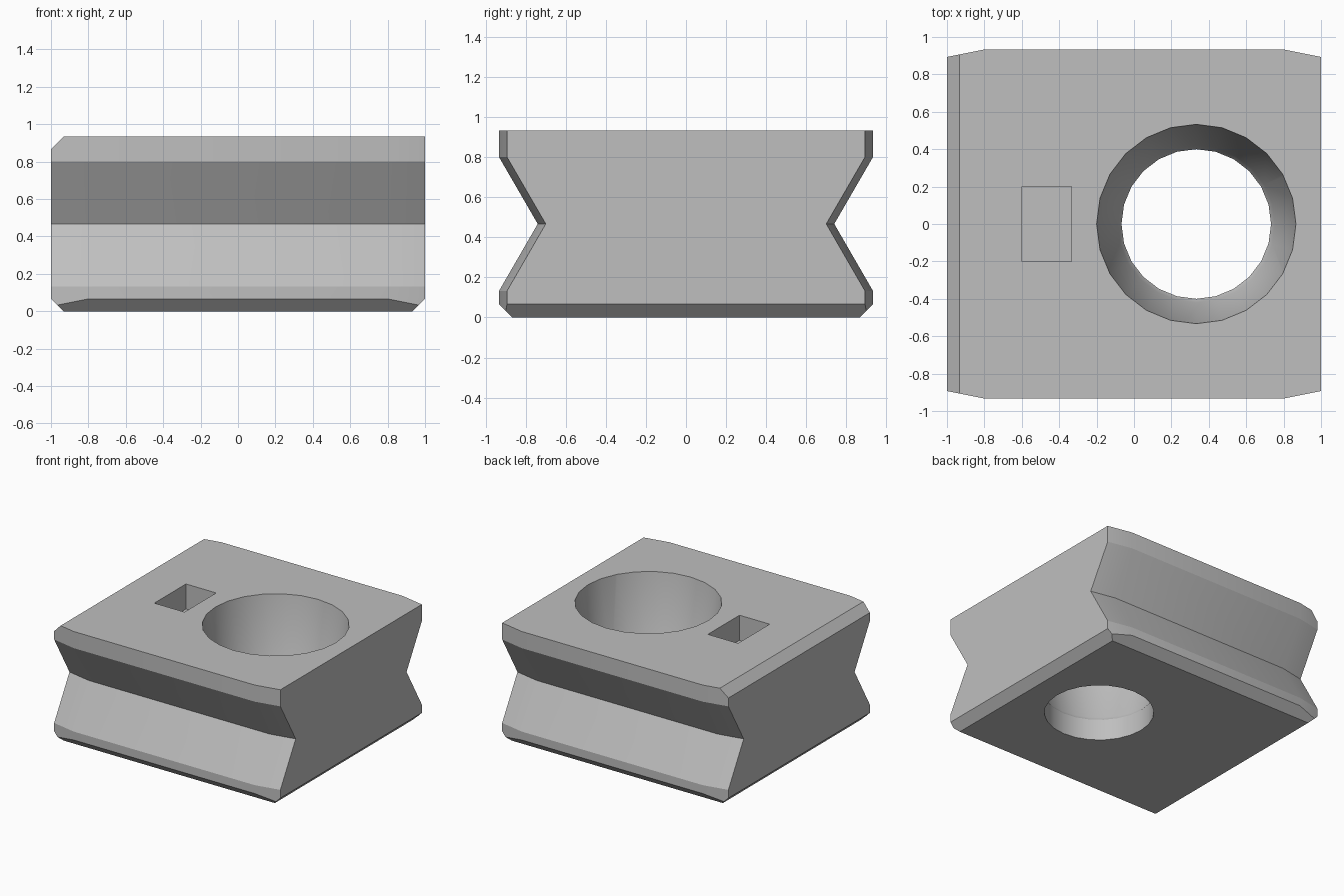
import bpy, bmesh, math
from mathutils import Vector

cube = bpy.data.objects.get("Cube")
if cube:
    bpy.data.objects.remove(cube, do_unlink=True)

grey = bpy.data.materials.new("light grey")
grey.use_nodes = True
colour = (0.52, 0.52, 0.52, 1)
grey.diffuse_color = colour
grey.node_tree.nodes["Principled BSDF"].inputs["Base Color"].default_value = colour


def make_object(name, bm):
    bmesh.ops.recalc_face_normals(bm, faces=bm.faces[:])
    mesh = bpy.data.meshes.new(name)
    bm.to_mesh(mesh)
    bm.free()
    mesh.materials.append(grey)
    obj = bpy.data.objects.new(name, mesh)
    bpy.context.collection.objects.link(obj)
    return obj


def loft(rings):
    """Join matching rings of points with quads and cap both ends."""
    bm = bmesh.new()
    loops = [[bm.verts.new(p) for p in ring] for ring in rings]
    count = len(loops[0])
    for a, b in zip(loops, loops[1:]):
        for i in range(count):
            j = (i + 1) % count
            bm.faces.new((a[i], a[j], b[j], b[i]))
    bm.faces.new(loops[0])
    bm.faces.new(loops[-1])
    bmesh.ops.recalc_face_normals(bm, faces=bm.faces[:])
    return bm


def chamfer(bm, point, normal):
    """Slice off a corner with a plane and close the cut."""
    geom = bm.verts[:] + bm.edges[:] + bm.faces[:]
    bmesh.ops.bisect_plane(bm, geom=geom, plane_co=Vector(point),
                           plane_no=Vector(normal), clear_outer=True)
    edges = [e for e in bm.edges if e.is_boundary]
    bmesh.ops.holes_fill(bm, edges=edges, sides=0)


# Grooved body, narrowing a little toward both ends
half = [(0.933, 0), (0.933, 0.133), (0.74, 0.467), (0.933, 0.8), (0.933, 0.933)]
profile = half + [(-y, z) for y, z in reversed(half)]
rings = []
for x, inset in ((-1, 0.04), (-0.8, 0), (0.8, 0), (1, 0.04)):
    rings.append([(x, y - math.copysign(inset, y), z) for y, z in profile])
bm = loft(rings)

# Chamfers round the bottom and along the top right edge
for s in (-1, 1):
    chamfer(bm, (0, s * 0.867, 0), (0, s, -1))
    chamfer(bm, (s * 0.933, 0, 0), (s, 0, -1))
chamfer(bm, (-1, 0, 0.867), (-1, 0, 1))
body = make_object("grooved_block", bm)

# Tapered round hole
sides = 24
rings = []
for r, z in ((0.4, -0.1), (0.4, 0.17), (0.42, 0.2), (0.533, 0.933), (0.533, 1.1)):
    rings.append([(0.333 + r * math.cos(math.tau * i / sides),
                   r * math.sin(math.tau * i / sides), z) for i in range(sides)])
round_cutter = make_object("round_hole_cutter", loft(rings))

# Shallow rectangular pocket
corners = ((-0.6, -0.2), (-0.333, -0.2), (-0.333, 0.2), (-0.6, 0.2))
pocket_cutter = make_object(
    "pocket_cutter", loft([[(x, y, z) for x, y in corners] for z in (0.733, 1.1)]))

bpy.ops.object.select_all(action='DESELECT')
body.select_set(True)
bpy.context.view_layer.objects.active = body
for cutter in (round_cutter, pocket_cutter):
    mod = body.modifiers.new(cutter.name, 'BOOLEAN')
    mod.operation = 'DIFFERENCE'
    mod.solver = 'EXACT'
    mod.object = cutter
    bpy.ops.object.modifier_apply(modifier=mod.name)
    bpy.data.objects.remove(cutter, do_unlink=True)

bpy.ops.object.shade_smooth_by_angle(angle=math.radians(25))
